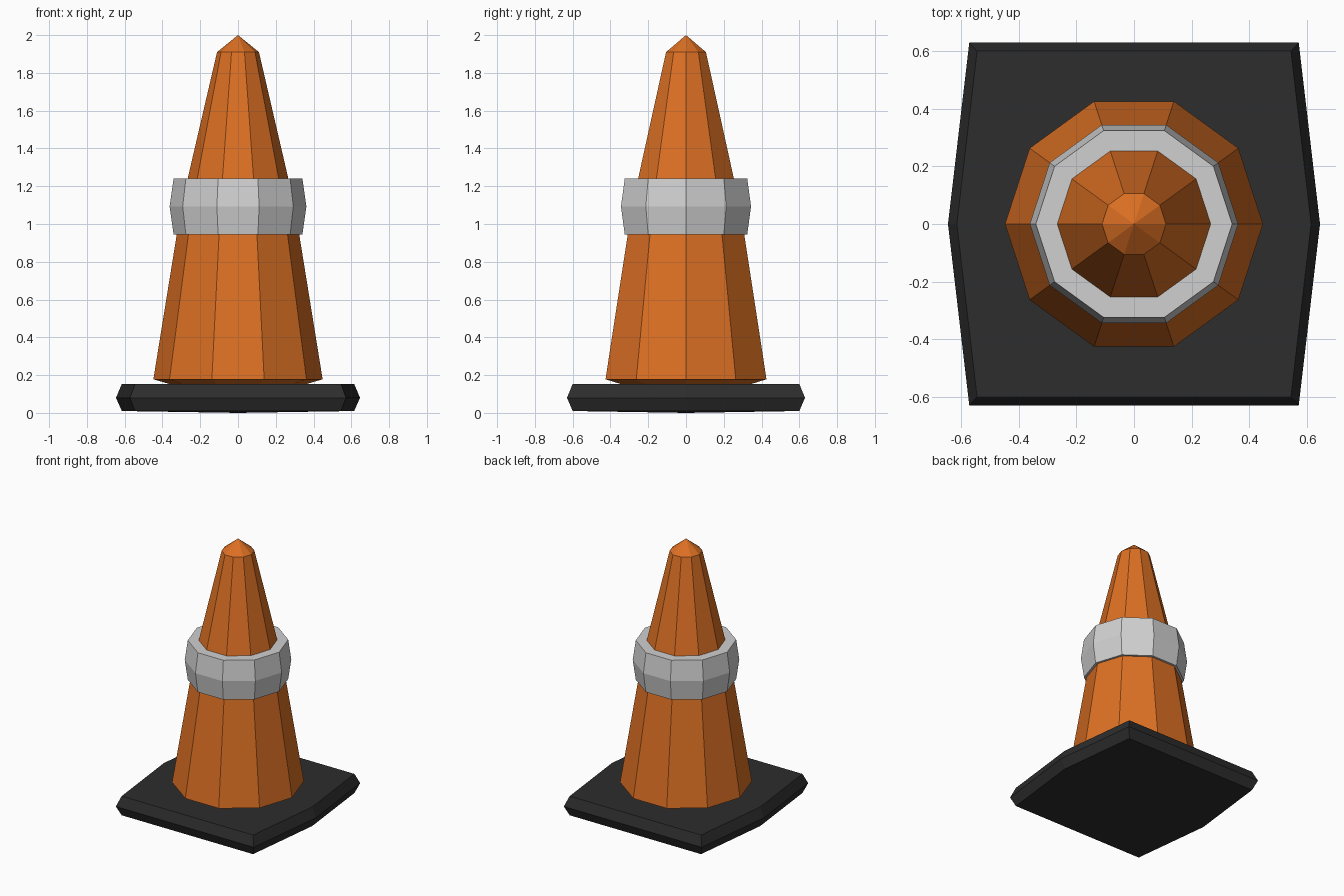
import bpy, bmesh, math

if "Cube" in bpy.data.objects:
    bpy.data.objects.remove(bpy.data.objects["Cube"])


def material(name, rgb):
    m = bpy.data.materials.new(name)
    m.diffuse_color = (*rgb, 1)
    m.use_nodes = True
    m.node_tree.nodes["Principled BSDF"].inputs["Base Color"].default_value = m.diffuse_color
    return m


def skin(name, rings, mat, start=None, end=None, loop=False):
    """Join matching rings of points; close the ends with a fan to a tip point."""
    bm = bmesh.new()
    rows = [[bm.verts.new(p) for p in ring] for ring in rings]
    n = len(rows[0])
    pairs = list(zip(rows, rows[1:])) + ([(rows[-1], rows[0])] if loop else [])
    for a, b in pairs:
        for i in range(n):
            j = (i + 1) % n
            bm.faces.new((a[i], a[j], b[j], b[i]))
    for row, tip in ((rows[0], start), (rows[-1], end)):
        if tip:
            v = bm.verts.new(tip)
            for i in range(n):
                bm.faces.new((row[i], row[(i + 1) % n], v))
    bmesh.ops.recalc_face_normals(bm, faces=bm.faces)
    mesh = bpy.data.meshes.new(name)
    bm.to_mesh(mesh)
    bm.free()
    mesh.materials.append(mat)
    obj = bpy.data.objects.new(name, mesh)
    bpy.context.collection.objects.link(obj)
    return obj


def decagon(r, z):
    return [(r * math.cos(i * math.tau / 10), r * math.sin(i * math.tau / 10), z)
            for i in range(10)]


def base_outline(side, corner, depth, z):
    return [(side, 0, z), (corner, depth, z), (-corner, depth, z),
            (-side, 0, z), (-corner, -depth, z), (corner, -depth, z)]


orange = material("orange", (0.72, 0.162, 0.017))
grey = material("light grey", (0.63, 0.63, 0.63))
black = material("black rubber", (0.026, 0.026, 0.026))

# Six-sided rubber base with a bevelled rim
skin("base", [base_outline(0.615, 0.545, 0.6, 0.01),
              base_outline(0.646, 0.572, 0.63, 0.08),
              base_outline(0.615, 0.545, 0.6, 0.153)],
     black, start=(0, 0, 0), end=(0, 0, 0.153))

# Ten-sided cone with an undercut foot and a pointed tip
skin("cone", [decagon(0.36, 0.152), decagon(0.448, 0.178), decagon(0.299, 1.1),
              decagon(0.111, 1.91)],
     orange, start=(0, 0, 0.152), end=(0, 0, 2))

# Bulging reflective collar
skin("collar", [decagon(0.25, 0.945), decagon(0.341, 0.945), decagon(0.362, 1.093),
                decagon(0.341, 1.24), decagon(0.25, 1.24)],
     grey, loop=True)
